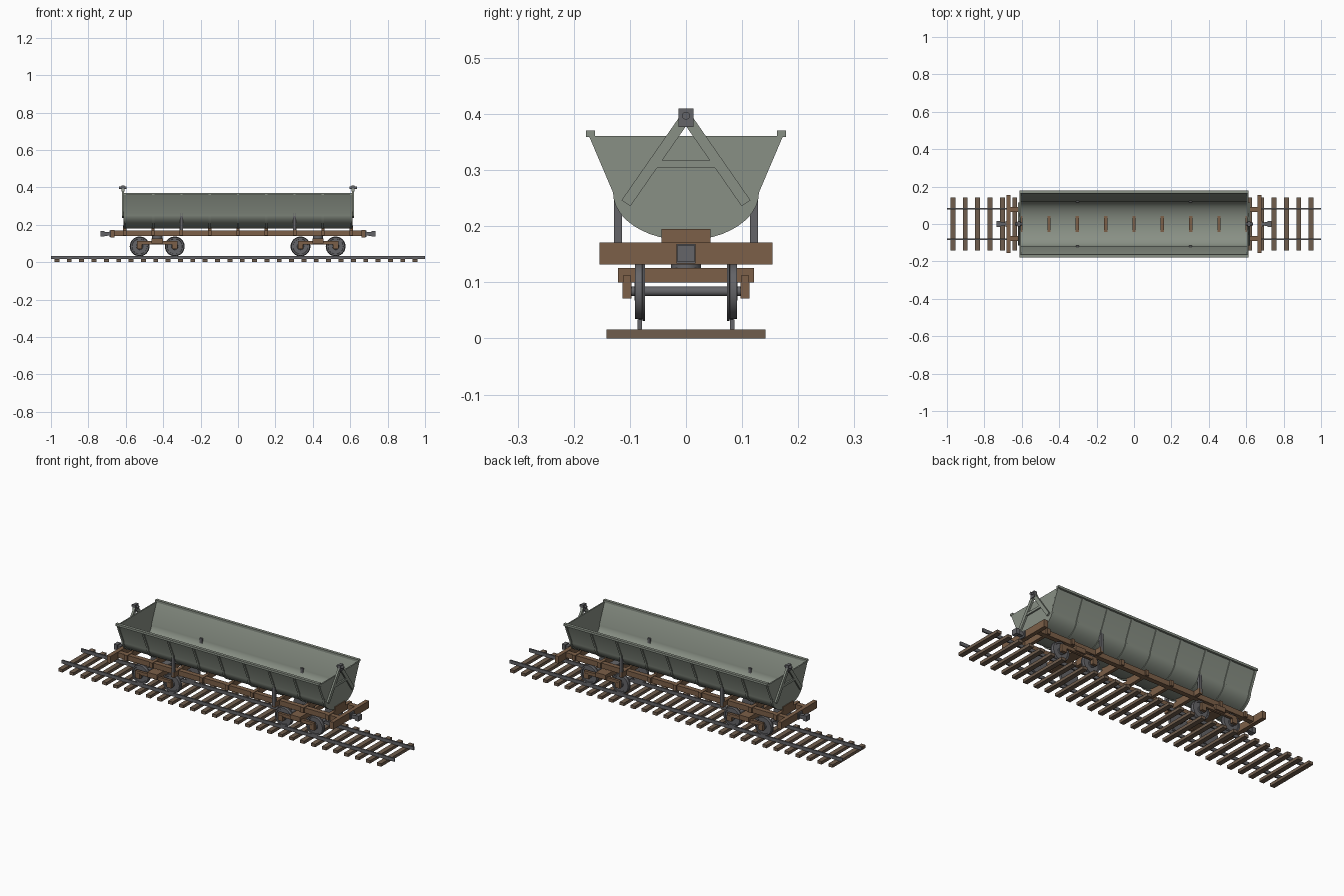
import bpy, bmesh, math
from mathutils import Vector

if "Cube" in bpy.data.objects:
    bpy.data.objects.remove(bpy.data.objects["Cube"])


def material(name, col):
    m = bpy.data.materials.new(name)
    m.diffuse_color = (*col, 1)
    m.use_nodes = True
    m.node_tree.nodes["Principled BSDF"].inputs["Base Color"].default_value = m.diffuse_color
    return m


STEEL = material("dark_steel", (0.13, 0.13, 0.14))
WOOD = material("brown_frame", (0.20, 0.115, 0.065))
TIE = material("tie_wood", (0.16, 0.11, 0.075))
GREY = material("tub_paint", (0.25, 0.28, 0.235))


def finish(name, bm, mat, smooth=False):
    bmesh.ops.recalc_face_normals(bm, faces=bm.faces)
    me = bpy.data.meshes.new(name)
    bm.to_mesh(me)
    bm.free()
    me.materials.append(mat)
    ob = bpy.data.objects.new(name, me)
    bpy.context.collection.objects.link(ob)
    if smooth:
        bpy.ops.object.select_all(action='DESELECT')
        ob.select_set(True)
        bpy.context.view_layer.objects.active = ob
        bpy.ops.object.shade_smooth_by_angle(angle=math.radians(30))
    return ob


def boxes(name, ranges, mat):
    """One object from boxes given as (x0, x1, y0, y1, z0, z1)."""
    bm = bmesh.new()
    for x0, x1, y0, y1, z0, z1 in ranges:
        vs = bmesh.ops.create_cube(bm, size=1)['verts']
        for v in vs:
            v.co = Vector(((x0 + x1) / 2 + v.co.x * (x1 - x0),
                           (y0 + y1) / 2 + v.co.y * (y1 - y0),
                           (z0 + z1) / 2 + v.co.z * (z1 - z0)))
    return finish(name, bm, mat)


def prism(bm, pts, x0, x1):
    """Extrude a closed yz outline along x."""
    f = bm.faces.new([bm.verts.new((x0, y, z)) for y, z in pts])
    r = bmesh.ops.extrude_face_region(bm, geom=[f])
    for v in r['geom']:
        if isinstance(v, bmesh.types.BMVert):
            v.co.x = x1


def lathe(name, prof, axis, centre, mat, n=32):
    """Spin (distance along axis, radius) points round the x, y or z axis."""
    bm = bmesh.new()
    rings = []
    for d, r in prof:
        ring = []
        for i in range(n):
            a = 2 * math.pi * i / n
            c, s = r * math.cos(a), r * math.sin(a)
            p = {'x': (d, c, s), 'y': (c, d, s), 'z': (c, s, d)}[axis]
            ring.append(bm.verts.new(Vector(p) + Vector(centre)))
        rings.append(ring)
    for a, b in zip(rings, rings[1:]):
        for i in range(n):
            bm.faces.new((a[i], a[(i + 1) % n], b[(i + 1) % n], b[i]))
    bm.faces.new(rings[0])
    bm.faces.new(rings[-1])
    return finish(name, bm, mat, True)


def tub_profile(off):
    """Open tub cross-section, pushed outward by off."""
    arc = [math.pi + math.pi * i / 24 for i in range(25)]
    pts = [((0.125 + off) * math.cos(a), 0.26 + (0.08 + off) * math.sin(a)) for a in arc]
    return [(-0.168 - off, 0.361)] + pts + [(0.168 + off, 0.361)]


def band(bm, outer, inner, x0, x1):
    """Hollow strip between two matching profiles."""
    loops = []
    for o, i in zip(outer, inner):
        loops.append([bm.verts.new(p) for p in
                      ((x0, *o), (x1, *o), (x1, *i), (x0, *i))])
    for a, b in zip(loops, loops[1:]):
        for k in range(4):
            bm.faces.new((a[k], a[(k + 1) % 4], b[(k + 1) % 4], b[k]))
    bm.faces.new(loops[0])
    bm.faces.new(loops[-1])


# Track
boxes("track_ties", [(x - 0.013, x + 0.013, -0.142, 0.142, 0, 0.016)
                     for x in (-0.968 + 0.06603 * i for i in range(30))], TIE)
for s, side in ((-1, "front"), (1, "back")):
    boxes(side + "_rail", [(-1, 1, s * 0.082 - 0.004, s * 0.082 + 0.004, 0.016, 0.034)], STEEL)

# Bogies: wheels, axles, axle boxes, side frames, bolster, centre plate
for bx, end in ((-0.432, "left"), (0.428, "right")):
    for k in (-1, 1):
        wx = bx + k * 0.094
        lathe(end + "_axle", [(-0.105, 0.0085), (0.105, 0.0085)], 'y', (wx, 0, 0.084), STEEL, 16)
        for s in (-1, 1):
            prof = [(0.073, 0.018), (0.073, 0.053), (0.077, 0.053), (0.078, 0.0505),
                    (0.091, 0.049), (0.091, 0.041), (0.087, 0.040), (0.087, 0.018),
                    (0.092, 0.016), (0.092, 0.008)]
            lathe(end + "_wheel", [(s * d, r) for d, r in prof], 'y', (wx, 0, 0.084), STEEL)
    parts = []
    for s in (-1, 1):
        y0, y1 = sorted((s * 0.098, s * 0.112))
        parts.append((bx - 0.108, bx + 0.108, y0, y1, 0.094, 0.112))
        for k in (-1, 1):
            wx = bx + k * 0.094
            b0, b1 = sorted((s * 0.097, s * 0.113))
            parts.append((wx - 0.014, wx + 0.014, b0, b1, 0.071, 0.1))
    boxes(end + "_bogie_side_frames", parts, WOOD)
    boxes(end + "_bogie_bolster", [(bx - 0.03, bx + 0.03, -0.121, 0.121, 0.1, 0.126)], WOOD)
    lathe(end + "_centre_plate", [(0.124, 0.027), (0.142, 0.027)], 'z', (bx, 0, 0), STEEL)

# Underframe: long sills, end beams, cross beams and saddles under the tub
boxes("long_sills", [(-0.665, 0.665, s * 0.077 - 0.013, s * 0.077 + 0.013, 0.14, 0.168)
                     for s in (-1, 1)], WOOD)
boxes("end_beams", [(s * 0.67 - 0.011, s * 0.67 + 0.011, -0.154, 0.154, 0.132, 0.171)
                    for s in (-1, 1)], WOOD)
stations = [0.1515 * i for i in range(-4, 5)]
boxes("cross_beams", [(x - 0.009, x + 0.009, -w, w, 0.142, 0.171)
                      for x in stations for w in [0.128 if 0.2 < abs(x) < 0.4 else 0.1]], WOOD)
boxes("tub_saddles", [(x - 0.009, x + 0.009, -0.044, 0.044, 0.168, 0.195)
                      for x in stations], WOOD)

# Side posts that steady the tub
boxes("side_posts", [(x - 0.008, x + 0.008, s * 0.121 - 0.007, s * 0.121 + 0.007, 0.15, 0.262)
                     for x in (-0.303, 0.303) for s in (-1, 1)], STEEL)

# Couplers
for s, end in ((-1, "left"), (1, "right")):
    parts = [(0.675, 0.70, -0.009, 0.009, 0.142, 0.16),
             (0.68, 0.688, -0.017, 0.017, 0.134, 0.168),
             (0.698, 0.72, -0.011, 0.011, 0.141, 0.161),
             (0.715, 0.735, -0.016, 0.016, 0.137, 0.166)]
    boxes(end + "_coupler", [(*sorted((s * a, s * b)), *r) for a, b, *r in parts], STEEL)

# Tub shell, end walls and outer ribs
bm = bmesh.new()
band(bm, tub_profile(0), tub_profile(-0.004), -0.61, 0.61)
finish("tub_shell", bm, GREY, True)
for s, end in ((-1, "left"), (1, "right")):
    bm = bmesh.new()
    prism(bm, tub_profile(-0.001), s * 0.604, s * 0.611)
    finish(end + "_tub_end", bm, GREY)
bm = bmesh.new()
for x in stations:
    x *= 0.998
    band(bm, tub_profile(0.005), tub_profile(-0.001), x - 0.006, x + 0.006)
finish("tub_ribs", bm, GREY, True)
boxes("tub_rims", [(-0.612, 0.612, s * 0.17 - 0.008, s * 0.17 + 0.008, 0.359, 0.371)
                   for s in (-1, 1)], GREY)

# A-shaped hanger frames with pivot block and pin at each end
for s, end in ((-1, "left"), (1, "right")):
    bm = bmesh.new()
    for k in (-1, 1):
        a, b = Vector((0, 0.395)), Vector((k * 0.107, 0.241))
        d = (b - a).normalized()
        n = Vector((-d.y, d.x)) * 0.0095
        prism(bm, [a + n, b + n, b - n, a - n], s * 0.609, s * 0.620)
    prism(bm, [(-0.054, 0.304), (0.054, 0.304), (0.044, 0.317), (-0.044, 0.317)],
          s * 0.609, s * 0.619)
    finish(end + "_hanger_frame", bm, GREY)
    boxes(end + "_pivot_block", [(*sorted((s * 0.607, s * 0.624)), -0.013, 0.013, 0.377, 0.41)], STEEL)
    lathe(end + "_pivot_pin", [(s * 0.597, 0.007), (s * 0.636, 0.007)], 'x', (0, 0, 0.397), STEEL, 16)
